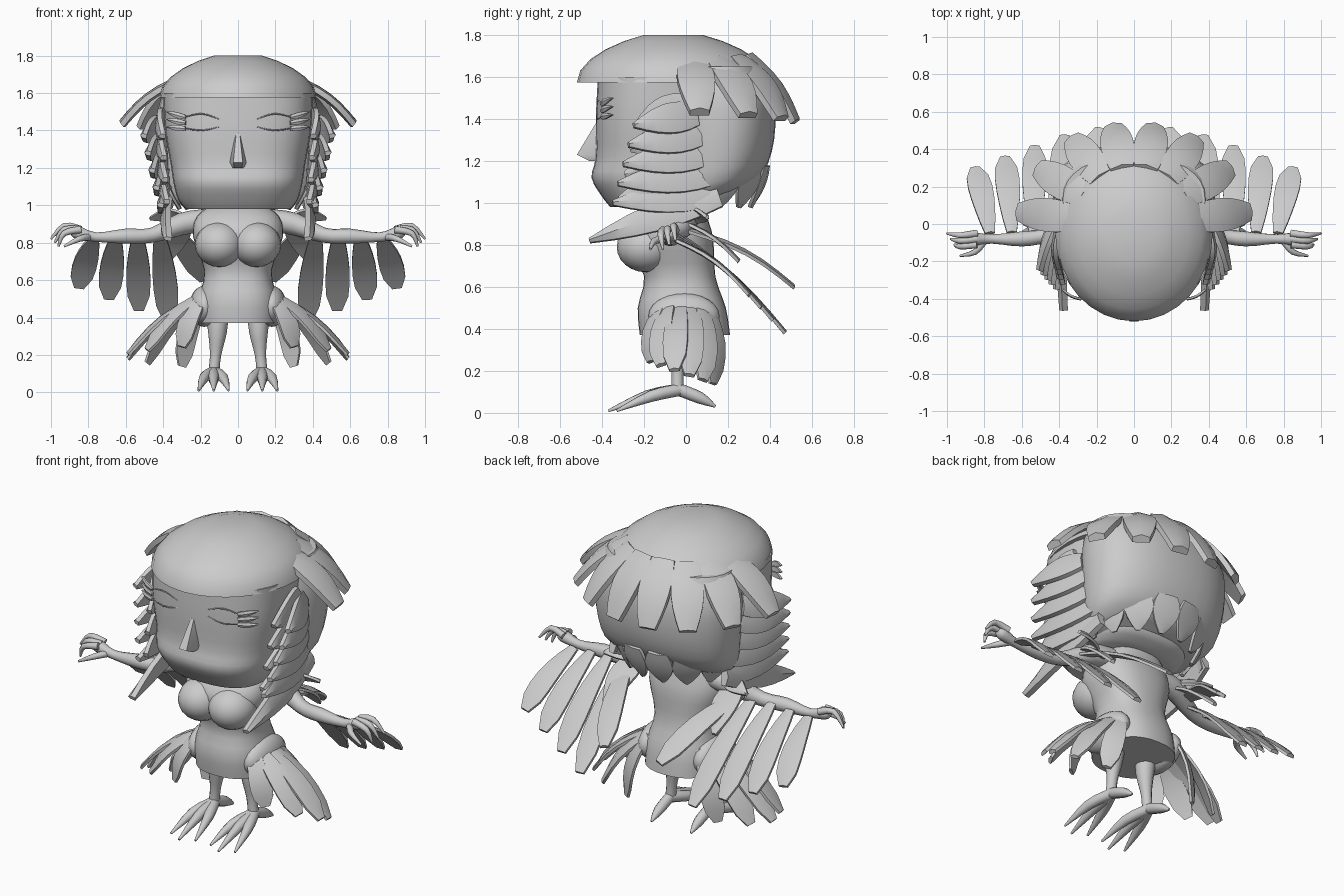
import bpy, bmesh
from math import sin, cos, pi, radians, copysign, sqrt
from mathutils import Vector

default_cube = bpy.data.objects.get("Cube")
if default_cube:
    bpy.data.objects.remove(default_cube)

grey = bpy.data.materials.new("plain_grey")
grey.use_nodes = True
grey.diffuse_color = (0.6, 0.6, 0.6, 1)
grey.node_tree.nodes["Principled BSDF"].inputs["Base Color"].default_value = grey.diffuse_color


def loft(name, rings, sharp_angle=40):
    """Skin a list of equal-length point rings and cap both ends."""
    bm = bmesh.new()
    loops = [[bm.verts.new(point) for point in ring] for ring in rings]
    count = len(rings[0])
    for lower, upper in zip(loops, loops[1:]):
        for i in range(count):
            j = (i + 1) % count
            bm.faces.new((lower[i], lower[j], upper[j], upper[i]))
    bm.faces.new(loops[0])
    bm.faces.new(loops[-1])
    bmesh.ops.recalc_face_normals(bm, faces=bm.faces)
    mesh = bpy.data.meshes.new(name)
    bm.to_mesh(mesh)
    bm.free()
    mesh.materials.append(grey)
    mesh.shade_smooth()
    mesh.set_sharp_from_angle(angle=radians(sharp_angle))
    bpy.context.collection.objects.link(bpy.data.objects.new(name, mesh))


def mirrored(point, side):
    return Vector((point[0] * side, *point[1:]))


def smooth_rows(rows, steps=3):
    """Fill in a smooth run of rows between a few given ones."""
    rows = [Vector(row) for row in rows]
    padded = [rows[0], *rows, rows[-1]]
    result = []
    for before, start, end, after in zip(padded, padded[1:], padded[2:], padded[3:]):
        for step in range(steps):
            t = step / steps
            blend = t * t * (3 - 2 * t)
            leave = (end - before) / 2 * t * (1 - t) ** 2
            arrive = (after - start) / 2 * t * t * (1 - t)
            result.append(start.lerp(end, blend) + leave - arrive)
    return result + [rows[-1]]


def oval(height, half_width, front, back, tilt, power, sides=32):
    """Superellipse ring; tilt raises its back edge."""
    middle, depth = (front + back) / 2, (back - front) / 2
    ring = []
    for i in range(sides):
        angle = 2 * pi * i / sides
        c, s = cos(angle), sin(angle)
        x = half_width * copysign(abs(c) ** (2 / power), c)
        y = depth * copysign(abs(s) ** (2 / power), s)
        ring.append((x, middle + y, height + tilt * y))
    return ring


def body(name, rows, power):
    """Rounded solid from rows of height, half width, front, back, tilt."""
    loft(name, [oval(*row, power) for row in smooth_rows(rows)])


def tube(name, side, rows, sides=10):
    """Round limb through rows of x, y, z, radius."""
    rows = smooth_rows([mirrored(row, side) for row in rows])
    points = [row.xyz for row in rows]
    rings, across = [], None
    for i, point in enumerate(points):
        along = (points[min(i + 1, len(points) - 1)] - points[max(i - 1, 0)]).normalized()
        across = across or along.cross(along.zxy)
        across = (across - along * across.dot(along)).normalized()
        other = along.cross(across)
        turns = [2 * pi * k / sides for k in range(sides)]
        rings.append([point + (across * cos(a) + other * sin(a)) * rows[i].w for a in turns])
    loft(name, rings, 60)


# Feather outlines: relative width along the blade
def long_blade(t):
    return 0.4 + 0.6 * sqrt(abs(sin(pi * t ** 1.6)))


def pointed_blade(t):
    return sin(pi * (0.25 + 0.7 * t))


def broad_blade(t):
    return 0.3 + 0.7 * sin(pi * (0.2 + 0.7 * t))


def feather(name, side, root, tip, facing, width, outline, bend=0.02, thickness=0.015, steps=6):
    """Bowed, ridged blade from root to tip."""
    root, tip, facing = (mirrored(v, side) for v in (root, tip, facing))
    along = (tip - root).normalized()
    across = along.cross(facing).normalized()
    normal = across.cross(along)
    rings = []
    for i in range(steps + 1):
        t = i / steps
        centre = root.lerp(tip, t) + normal * bend * sin(pi * t)
        edge = across * width * outline(t) / 2
        lift = normal * thickness / 2
        rings.append([centre - edge - lift, centre + edge - lift, centre + edge + lift,
                      centre + lift * 2, centre - edge + lift])
    loft(name, rings, 35)


def feather_row(name, side, count, roots, tips, *style):
    """Feathers spread evenly between a first and a last one."""
    first_root, last_root = map(Vector, roots)
    first_tip, last_tip = map(Vector, tips)
    for i in range(count):
        t = i / (count - 1)
        feather(name, side, first_root.lerp(last_root, t), first_tip.lerp(last_tip, t), *style)


def ellipsoid(name, side, centre, radii):
    bpy.ops.mesh.primitive_uv_sphere_add(segments=20, ring_count=12, location=mirrored(centre, side))
    ball = bpy.context.object
    ball.name = name
    ball.scale = radii
    ball.data.materials.append(grey)
    ball.data.shade_smooth()


# Head and the hair wrapped round its back
body("face", [(0.98, 0.28, -0.36, 0.1, 0), (1.03, 0.32, -0.4, 0.2, 0), (1.12, 0.345, -0.45, 0.2, 0),
              (1.22, 0.36, -0.43, 0.2, 0), (1.4, 0.39, -0.43, 0.2, 0), (1.6, 0.4, -0.42, 0.2, 0)], 2.7)
body("back_hair", [(1.02, 0.33, -0.1, 0.27, 0.2), (1.1, 0.4, -0.1, 0.37, 0.2), (1.3, 0.43, -0.1, 0.42, 0),
                   (1.5, 0.43, -0.1, 0.42, 0), (1.65, 0.38, -0.1, 0.36, 0)], 2.3)

# Domed cap of hair with a straight fringe
rings = []
for degrees in range(0, 66, 13):
    spread, rise = cos(radians(degrees)) ** 1.4, sin(radians(degrees)) / 4
    rings.append(oval(1.575 + rise, 0.42 * spread, -0.06 - 0.46 * spread, -0.06 + 0.46 * spread, 0, 2))
loft("hair_cap", rings)

# Wedge nose
loft("nose", [[(-w, -0.4, z), (w, -0.4, z), (w / 2, y, z), (-w / 2, y, z)]
              for z, w, y in ((1.2, 0.04, -0.46), (1.23, 0.05, -0.52), (1.38, 0.02, -0.43))])

body("torso", [(0.37, 0.21, -0.22, 0.21, 0), (0.5, 0.21, -0.23, 0.19, 0), (0.65, 0.18, -0.2, 0.14, 0),
               (0.83, 0.24, -0.27, 0.13, 0), (0.94, 0.22, -0.21, 0.1, 0), (1, 0.14, -0.12, 0.1, 0)], 2.4)

for side, tag in ((1, "left_"), (-1, "right_")):
    ellipsoid(tag + "breast", side, (0.1, -0.19, 0.79), (0.13, 0.14, 0.12))
    ellipsoid(tag + "hip", side, (0.18, -0.01, 0.46), (0.08, 0.17, 0.11))

    # Feathers radiating from the cap, and the ragged nape below
    for i in range(4):
        angle = radians(6 + 24 * i)
        outward = Vector((cos(angle), sin(angle), 0))
        up = Vector((0, 0, 1))
        feather(tag + "cap_feather", side, outward * 0.3 + up * (1.67 + 0.01 * i),
                outward * (0.62 - 0.03 * i) + up * (1.43 - 0.015 * i),
                outward + up / 2, 0.18, broad_blade, 0.03, 0.03)
        feather(tag + "nape_lock", side, outward * 0.39 + up * 1.18, outward * 0.31 + up * 0.98,
                outward, 0.16, pointed_blade, 0.01)

    # Side hair sweeping forward, with an inner layer at the cheeks
    feather_row(tag + "side_lock", side, 5, ((0.4, 0.05, 1.42), (0.35, 0.15, 1.04)),
                ((0.5, -0.25, 1.37), (0.41, -0.35, 1)), (1, 0, 0.2), 0.15, pointed_blade, 0.02, 0.025)
    feather_row(tag + "cheek_lock", side, 4, ((0.4, 0, 1.47), (0.38, 0, 1.1)),
                ((0.4, -0.24, 1.37), (0.38, -0.32, 1.02)), (1, 0, 0), 0.16, pointed_blade, 0.02, 0.025)
    feather(tag + "long_lock", side, (0.36, 0.16, 1.03), (0.37, -0.46, 0.82), (1, 0, 0.2), 0.14, pointed_blade, 0.02, 0.03)

    # Closed eyelid, brow and lashes
    for part, height, sag in (("eyelid", 1.42, -0.02), ("brow", 1.46, 0.03)):
        tube(tag + part, side, ((0.1, -0.425, height, 0.002), (0.2, -0.42, height + sag, 0.004),
                                (0.32, -0.39, height, 0.002)), 6)
    feather_row(tag + "lash", side, 3, ((0.28, -0.4, 1.41), (0.28, -0.4, 1.47)),
                ((0.38, -0.35, 1.42), (0.38, -0.35, 1.5)), (0.5, -1, 0), 0.03, pointed_blade, 0.01, 0.01)

    # Arm, three curled fingers and a thumb
    tube(tag + "arm", side, ((0.17, 0, 0.92, 0.06), (0.3, -0.01, 0.9, 0.06), (0.46, -0.06, 0.84, 0.04),
                             (0.6, -0.08, 0.835, 0.04), (0.76, -0.08, 0.83, 0.025),
                             (0.86, -0.08, 0.855, 0.035), (0.89, -0.08, 0.86, 0.02)), 12)
    for i in range(3):
        y = -0.05 - 0.03 * i
        tube(tag + "finger", side, ((0.84, y, 0.87, 0.02), (0.93, y - 0.01, 0.89 - 0.02 * i, 0.016),
                                    (1 - 0.02 * i, y, 0.82 - 0.02 * i, 0.006)))
    tube(tag + "thumb", side, ((0.8, -0.09, 0.83, 0.02), (0.85, -0.15, 0.82, 0.016), (0.93, -0.17, 0.78, 0.006)))

    # Wing feathers trailing behind the arm
    upward = (0, 0.7, 0.7)
    feather_row(tag + "wing_feather", side, 4, ((0.77, -0.05, 0.82), (0.42, -0.04, 0.85)),
                ((0.85, 0.3, 0.56), (0.37, 0.47, 0.38)), upward, 0.13, long_blade, 0.03)
    feather(tag + "inner_wing_feather", side, (0.37, 0, 0.87), (0.18, 0.51, 0.6), upward, 0.13, long_blade, 0.04)
    feather(tag + "arm_covert", side, (0.32, 0, 0.9), (0.36, 0.25, 0.72), upward, 0.16, pointed_blade)
    feather(tag + "shoulder_covert", side, (0.28, 0, 0.93), (0.47, 0.1, 0.93), upward, 0.1, pointed_blade)

    # Skirt of feathers fanned round the hip
    for degrees in range(-60, 61, 24):
        c, s = cos(radians(degrees)), sin(radians(degrees))
        feather(tag + "hip_feather", side, (0.17, 0.12 * s, 0.53), (0.6 * c, 0.17 * s - 0.02, 0.19 - 0.06 * s),
                (c, s, 0.6), 0.12, long_blade, 0.04)

    # Leg, three front toes and a back toe
    tube(tag + "leg", side, ((0.11, -0.03, 0.42, 0.06), (0.11, -0.04, 0.32, 0.05),
                             (0.12, -0.04, 0.2, 0.03), (0.13, -0.04, 0.1, 0.03)), 12)
    ankle = (0.13, -0.03, 0.11, 0.03)
    for spread in (-1, 0, 1):
        reach = -0.37 + 0.04 * abs(spread)
        tube(tag + "front_toe", side, (ankle, (0.13 + 0.05 * spread, reach / 2, 0.08, 0.028),
                                       (0.13 + 0.08 * spread, reach, 0.01, 0.006)))
    tube(tag + "back_toe", side, (ankle, (0.13, 0.07, 0.07, 0.028), (0.13, 0.14, 0.03, 0.006)))
